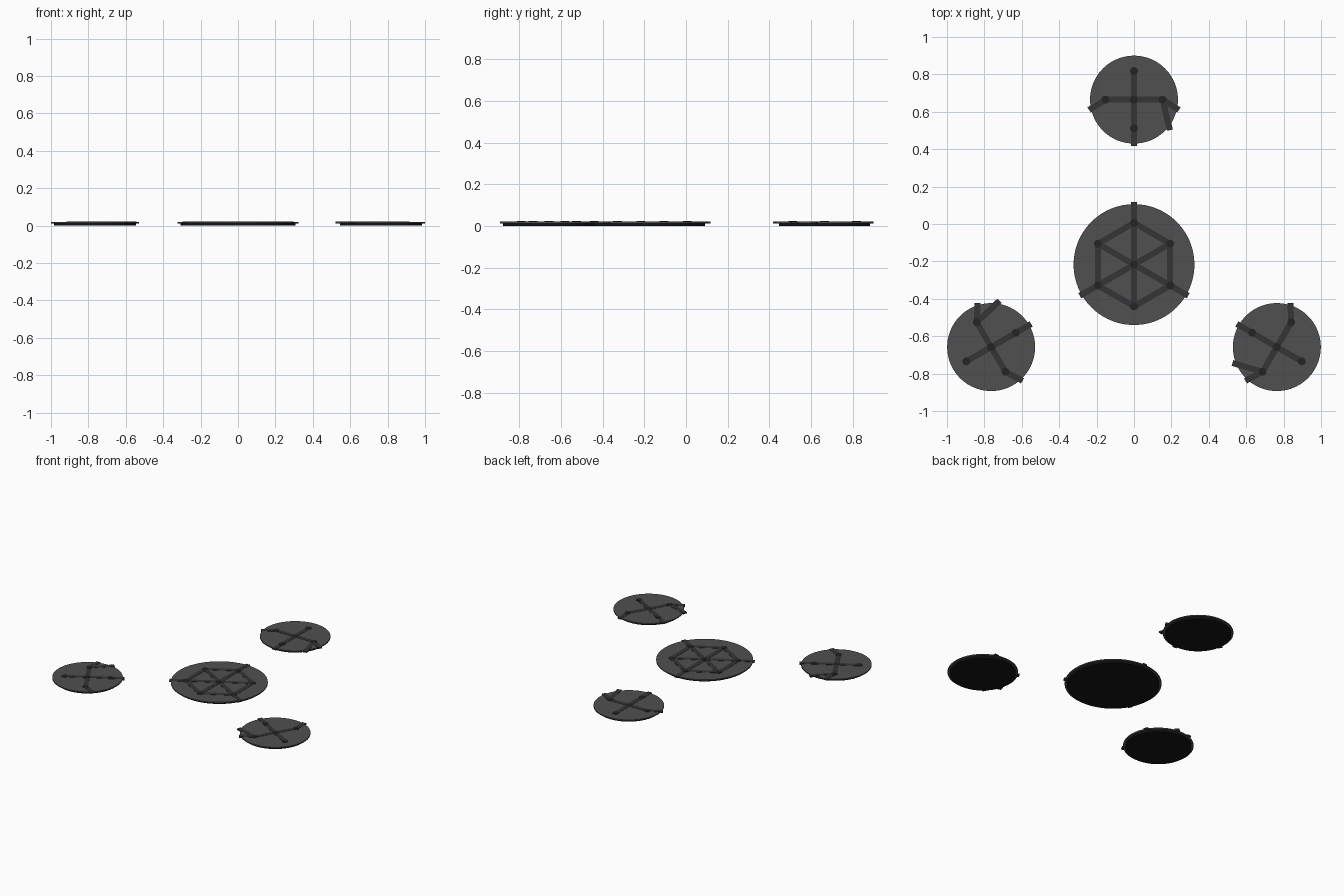
import bpy
from math import radians, cos, sin, atan2, hypot
from mathutils import Matrix, Vector

if "Cube" in bpy.data.objects:
    bpy.data.objects.remove(bpy.data.objects["Cube"])


def material(name, v):
    m = bpy.data.materials.new(name)
    m.diffuse_color = (v, v, v * 1.03, 1)
    m.use_nodes = True
    m.node_tree.nodes["Principled BSDF"].inputs["Base Color"].default_value = m.diffuse_color
    return m


BASE = material("base_black", 0.008)
PLATE = material("plate_grey", 0.08)
BAR = material("bar_dark", 0.035)
NODE = material("node_dark", 0.017)


def disc(name, x, y, r, z0, z1, sides, mat):
    bpy.ops.mesh.primitive_cylinder_add(vertices=sides, radius=r, depth=z1 - z0,
                                        location=(x, y, (z0 + z1) / 2))
    o = bpy.context.object
    o.name = name
    o.data.materials.append(mat)
    bpy.ops.object.shade_smooth_by_angle()


def bar(name, a, b):
    d = b - a
    z0, z1 = 0.012, 0.0215
    bpy.ops.mesh.primitive_cube_add(size=1, location=((a.x + b.x) / 2, (a.y + b.y) / 2, (z0 + z1) / 2),
                                    rotation=(0, 0, atan2(d.y, d.x)))
    o = bpy.context.object
    o.name = name
    o.scale = (d.length, 0.032, z1 - z0)
    o.data.materials.append(BAR)


def platform(name, centre, radius, angle, nodes, links, stubs):
    rot = Matrix.Rotation(radians(angle), 2)
    place = lambda p: centre + rot @ Vector(p)
    # stepped disc: narrower black foot under a wider grey plate
    disc(name + "_base", *centre, radius - 0.016, 0, 0.012, 96, BASE)
    disc(name + "_plate", *centre, radius, 0.012, 0.020, 96, PLATE)
    # raised network of bars, with stubs running over the rim
    for i, j in links:
        bar(name + "_bar", place(nodes[i]), place(nodes[j]))
    for i, end in stubs:
        bar(name + "_stub", place(nodes[i]), place(end))
    # round studs on each junction
    for n in nodes:
        disc(name + "_node", *place(n), 0.021, 0.012, 0.023, 16, NODE)


# central platform: hexagon with spokes and three exits
hub = Vector((0, -0.217))
hexagon = [(0, 0)] + [(0.223 * cos(radians(90 + 60 * k)), 0.223 * sin(radians(90 + 60 * k)))
                      for k in range(6)]
links = [(0, k) for k in range(1, 7)] + [(k, k % 6 + 1) for k in range(1, 7)]
exits = [(k, (0.334 * cos(radians(a)), 0.334 * sin(radians(a))))
         for k, a in ((1, 90), (3, 210), (5, 330))]
platform("centre", hub, 0.323, 0, hexagon, links, exits)

# three outer platforms, turned about the hub
cross = [(0, 0), (0.153, 0), (0, 0.153), (-0.153, 0), (0, -0.153)]
ends = [(1, (0.24, -0.055)), (1, (0.192, -0.163)), (3, (-0.24, -0.055)), (4, (0, -0.247))]
for k, label in enumerate(("back", "left", "right")):
    c = hub + Matrix.Rotation(radians(120 * k), 2) @ Vector((0, 0.882))
    platform(label, c, 0.235, 120 * k, cross, [(0, i) for i in range(1, 5)], ends)
